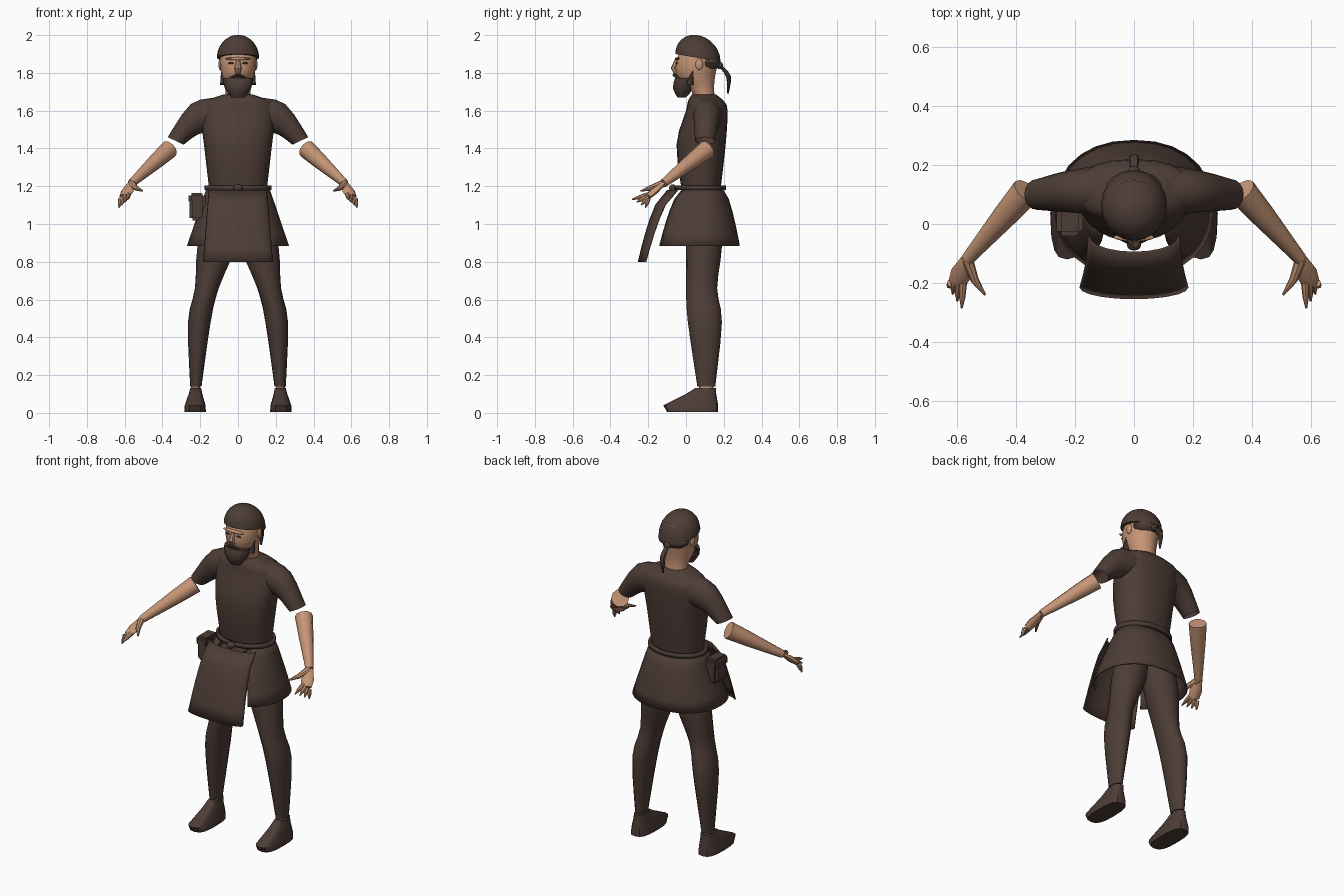
import bpy, bmesh
from math import sin, cos, pi, radians, copysign
from mathutils import Vector

if "Cube" in bpy.data.objects:
    bpy.data.objects.remove(bpy.data.objects["Cube"])


def material(name, rgb):
    mat = bpy.data.materials.new(name)
    mat.use_nodes = True
    mat.diffuse_color = (*rgb, 1)
    mat.node_tree.nodes["Principled BSDF"].inputs["Base Color"].default_value = (*rgb, 1)
    return mat


CLOTH = material("brown cloth", (.075, .046, .037))
SKIN = material("skin", (.56, .3, .18))


def finish(name, bm, mat, thickness=0):
    bmesh.ops.recalc_face_normals(bm, faces=bm.faces)
    mesh = bpy.data.meshes.new(name)
    bm.to_mesh(mesh)
    bm.free()
    mesh.materials.append(mat)
    part = bpy.data.objects.new(name, mesh)
    bpy.context.collection.objects.link(part)
    bpy.ops.object.select_all(action="DESELECT")
    part.select_set(True)
    bpy.context.view_layer.objects.active = part
    bpy.ops.object.shade_smooth_by_angle(angle=radians(40))
    if thickness:
        part.modifiers.new("thickness", "SOLIDIFY").thickness = thickness


def refine(rows, steps):
    """Add in-between sections along a smooth curve through the given ones."""
    result = []
    last = len(rows) - 1
    for i in range(last):
        here, there = rows[i], rows[i + 1]
        step = there - here
        bend_in = (there - rows[max(i - 1, 0)]) / 2 - step
        bend_out = (rows[min(i + 2, last)] - here) / 2 - step
        for k in range(steps):
            t = k / steps
            bend = bend_in * (1 - t) - bend_out * t
            result.append(here + step * t + bend * t * (1 - t))
    return result + [rows[last]]


def loft(name, rings, mat, sides=16, power=1, arc=None, caps=True, side=1, steps=1, thickness=0):
    """Skin a series of oval sections, each given as centre and two half axes."""
    bm = bmesh.new()
    loops = []
    start, end = arc or (0, 360)
    for ring in refine([Vector((*c, *u, *v)) for c, u, v in rings], steps):
        centre, across, along = Vector(ring[:3]), Vector(ring[3:6]), Vector(ring[6:])
        loop = []
        for i in range(sides + bool(arc)):
            angle = radians(start + (end - start) * i / sides)
            s, t = (copysign(abs(f) ** power, f) for f in (cos(angle), sin(angle)))
            point = centre + across * s + along * t
            loop.append(bm.verts.new((point.x * side, point.y, point.z)))
        loops.append(loop)
    for a, b in zip(loops, loops[1:]):
        for i in range(sides):
            j = (i + 1) % len(a)
            bm.faces.new((a[i], a[j], b[j], b[i]))
    if caps and not arc:
        bm.faces.new(loops[0])
        bm.faces.new(loops[-1])
    finish(name, bm, mat, thickness)


def level(z, width, front, back, x=0):
    """Horizontal section spanning front to back."""
    return (x, (front + back) / 2, z), (width, 0, 0), (0, (back - front) / 2, 0)


def spike(name, points, radii, mat, side=1, sides=8, flat=1, steps=1):
    """Tapered tube along a path."""
    points = [Vector(p) for p in points]
    rings = []
    for i, p in enumerate(points):
        ahead = points[min(i + 1, len(points) - 1)] - points[max(i - 1, 0)]
        up = Vector((0, 0, 1)) if abs(ahead.normalized().z) < .9 else Vector((0, 1, 0))
        across = ahead.cross(up).normalized()
        rings.append((p, across * radii[i], ahead.normalized().cross(across) * radii[i] * flat))
    loft(name, rings, mat, sides=sides, side=side, steps=steps)


def place(bm, centre, size):
    for vert in bm.verts:
        vert.co = Vector(a * b + c for a, b, c in zip(vert.co, size, centre))


def ball(name, centre, size, mat):
    bm = bmesh.new()
    bmesh.ops.create_uvsphere(bm, u_segments=14, v_segments=8, radius=1)
    place(bm, centre, size)
    finish(name, bm, mat)


def block(name, centre, size, mat, bevel):
    bm = bmesh.new()
    bmesh.ops.create_cube(bm, size=2)
    place(bm, centre, size)
    bmesh.ops.bevel(bm, geom=list(bm.edges), offset=bevel, segments=2, affect="EDGES")
    finish(name, bm, mat)


# Tunic body with low collar
loft("tunic_body", [
    level(1.16, .15, -.02, .18), level(1.42, .18, -.05, .21), level(1.6, .2, 0, .22),
    level(1.65, .17, .01, .2), level(1.685, .08, .03, .16)],
    CLOTH, sides=20, power=.85, steps=3)

# Tunic skirt flaring from the waist, open in front behind the apron
skirt, apron = [], []
for i in range(6):
    drop = i / 5
    swell = drop ** .6
    skirt.append(level(1.195 - .31 * drop, .165 + .105 * drop,
                       -.03 - .15 * swell, .19 + .095 * swell))
    apron.append(((0, -.045 - .17 * swell, 1.18 - .38 * drop),
                  (.155 + .03 * drop, 0, 0), (0, .055 - .015 * drop, 0)))
loft("tunic_skirt", skirt, CLOTH, sides=22, power=.9, arc=(-55, 235), thickness=.008)

# Apron panel hanging away from the body
loft("apron", apron, CLOTH, sides=10, arc=(180, 360), thickness=.008)

# Belt and knot
loft("belt", [level(z, .178, -.06, .212) for z in (1.18, 1.205)],
     CLOTH, sides=24, caps=False, thickness=.014)
ball("belt_knot", (0, -.07, 1.19), (.025, .02, .02), CLOTH)

# Hip pouch with flap
block("pouch", (-.215, .02, 1.09), (.042, .055, .072), CLOTH, bevel=.015)
block("pouch_flap", (-.22, .02, 1.135), (.042, .06, .03), CLOTH, bevel=.015)

for side, label in ((1, "left_"), (-1, "right_")):
    # Legs and shoes
    loft(label + "leg", [
        level(1.1, .08, 0, .18, x=.08), level(.88, .1, 0, .19, x=.115),
        level(.66, .063, 0, .165, x=.165), level(.48, .06, .01, .19, x=.205),
        level(.14, .03, .06, .155, x=.223)], CLOTH, steps=3, side=side)
    loft(label + "ankle", [level(z, .024, .07, .145, x=.224) for z in (.1, .15)],
         SKIN, side=side)
    loft(label + "shoe", [
        level(.005, .057, -.1, .17, x=.227), level(.04, .055, -.12, .17, x=.227),
        level(.1, .036, 0, .16, x=.225), level(.132, .029, .05, .16, x=.224)],
        CLOTH, power=.7, side=side)

    # Short sleeve, open at the cuff
    loft(label + "sleeve", [
        ((.11, .115, 1.585), (0, 0, .085), (0, .085, 0)),
        ((.23, .11, 1.555), (.02, 0, .08), (0, .07, 0)),
        ((.33, .1, 1.44), (.042, 0, .02), (0, .052, 0))],
        CLOTH, caps=False, steps=3, side=side)

    # Forearm, palm, fingers and thumb
    elbow, wrist, knuckle = (.365, .112, 1.395), (.565, -.12, 1.215), (.6, -.2, 1.145)
    spike(label + "forearm", [elbow, Vector(elbow).lerp(Vector(wrist), .35), wrist],
          [.05, .042, .022], SKIN, side=side, sides=10)
    spike(label + "palm", [wrist, Vector(wrist).lerp(Vector(knuckle), .6), knuckle],
          [.022, .036, .03], SKIN, side=side, flat=.5)
    for finger in range(4):
        spread = finger / 1.5 - 1
        base = Vector(knuckle) + Vector((-.02, 0, .01)) * spread
        tip = Vector((.607, -.25, 1.108)) + Vector((-.023, -.036, .022)) * spread
        spike(f"{label}finger_{finger + 1}", [base, base.lerp(tip, .55), tip],
              [.014, .011, .003], SKIN, side=side)
    spike(label + "thumb", [wrist, (.54, -.19, 1.19), (.505, -.24, 1.175)],
          [.02, .014, .004], SKIN, side=side)

    # Ear, eye and cheek whiskers
    ball(label + "ear", (side * .094, .07, 1.845), (.01, .02, .03), SKIN)
    ball(label + "eye", (side * .038, -.048, 1.852), (.017, .004, .005), CLOTH)
    spike(label + "whisker", [(.075, .02, 1.74), (.085, .04, 1.82)], [.02, .004],
          CLOTH, side=side)
    spike(label + "moustache", [(0, -.062, 1.79), (.055, -.035, 1.765)], [.01, .005],
          CLOTH, side=side)

# Head with neck, nose and brow
loft("head", [
    level(1.63, .08, .04, .165), level(1.7, .065, .03, .15), level(1.78, .086, -.05, .155),
    level(1.87, .097, -.05, .17), level(1.95, .08, -.02, .15)], SKIN, sides=18, steps=2)
spike("nose", [(0, -.046, 1.88), (0, -.062, 1.825), (0, -.05, 1.8)], [.008, .019, .014], SKIN)
ball("brow", (0, -.045, 1.875), (.07, .014, .008), SKIN)

# Beard
loft("beard", [
    level(1.67, .035, -.045, 0), level(1.72, .07, -.07, .04), level(1.772, .08, -.058, .045)],
    CLOTH, steps=2)

# Head scarf: tilted dome, rear band, knot and hanging tail
dome = []
for i in range(7):
    rise, shrink = sin(i * pi / 13), cos(i * pi / 13)
    dome.append(((0, .063, 1.88 + .12 * rise), (.112 * shrink, 0, 0),
                 (0, .12 * shrink, -.02 * shrink)))
loft("scarf_dome", dome, CLOTH, sides=20)
ball("scarf_back", (0, .12, 1.855), (.096, .062, .045), CLOTH)
ball("scarf_knot", (0, .178, 1.84), (.022, .018, .02), CLOTH)
spike("scarf_tail", [(0, .18, 1.84), (0, .225, 1.78), (0, .222, 1.69)], [.012, .018, .006],
      CLOTH, flat=.7, steps=3)
